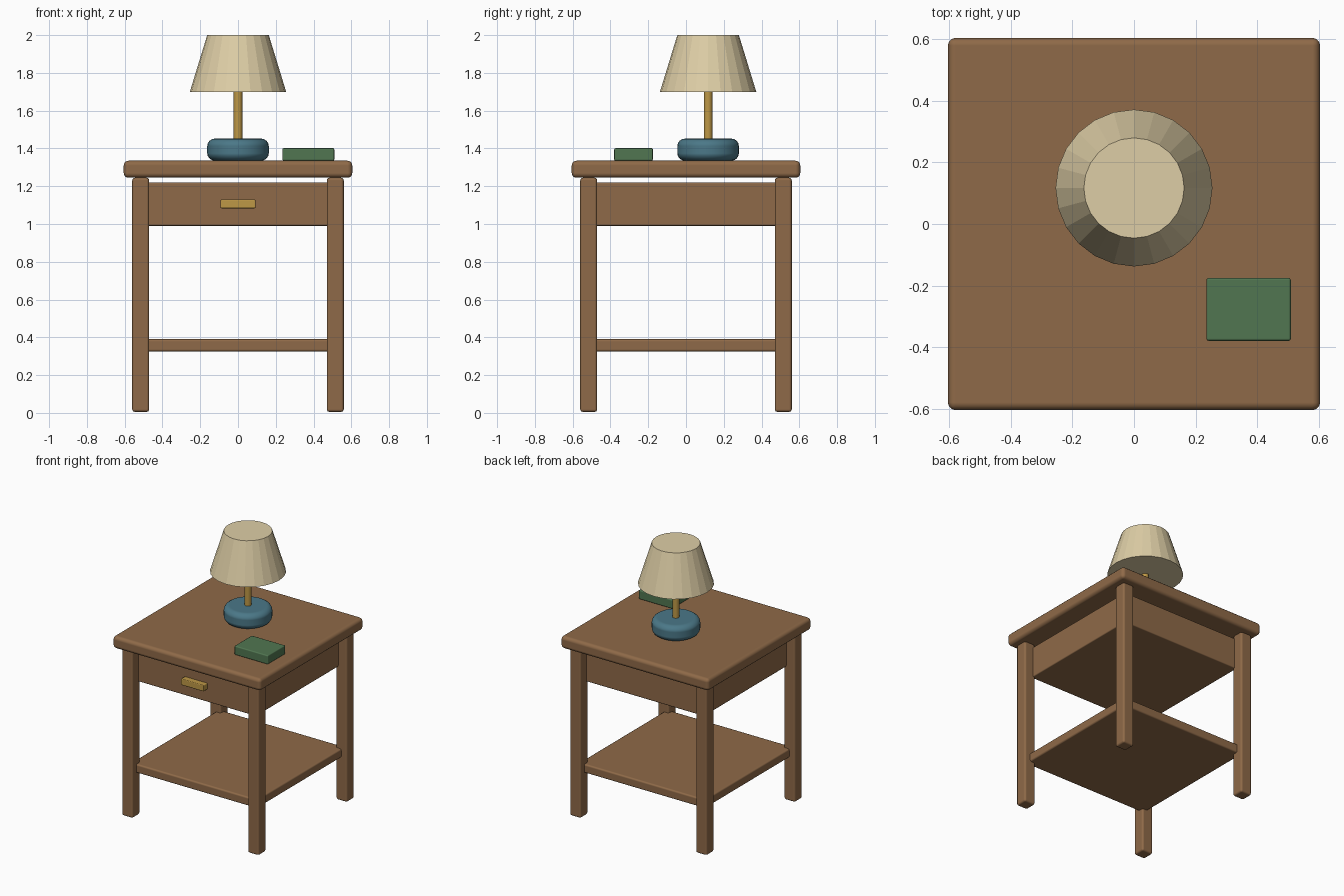
import bpy, math

if "Cube" in bpy.data.objects:
    bpy.data.objects.remove(bpy.data.objects["Cube"])


def material(name, rgb):
    m = bpy.data.materials.new(name)
    m.diffuse_color = (*rgb, 1)
    m.use_nodes = True
    m.node_tree.nodes["Principled BSDF"].inputs["Base Color"].default_value = m.diffuse_color
    return m


WOOD = material("brown wood", (0.275, 0.144, 0.065))
BRASS = material("brass", (0.515, 0.314, 0.061))
TEAL = material("teal ceramic", (0.07, 0.188, 0.246))
CREAM = material("cream fabric", (0.73, 0.617, 0.381))
GREEN = material("green cover", (0.082, 0.181, 0.082))


def soften(ob, width, segments=3):
    """Rounded edges with smooth shading and flat main faces."""
    b = ob.modifiers.new("rounded edges", "BEVEL")
    b.width = width
    b.segments = segments
    b.limit_method = "ANGLE"
    b.angle_limit = math.radians(40)
    b.harden_normals = True
    bpy.ops.object.shade_smooth_by_angle(angle=math.radians(40))


def box(name, x, y, z, mat, bevel, segments=3):
    """Box from (min, max) ranges on each axis."""
    bpy.ops.mesh.primitive_cube_add(size=1, location=[sum(r) / 2 for r in (x, y, z)])
    ob = bpy.context.object
    ob.name = name
    ob.scale = [r[1] - r[0] for r in (x, y, z)]
    bpy.ops.object.transform_apply(location=False, rotation=False, scale=True)
    ob.data.materials.append(mat)
    soften(ob, bevel, segments)
    return ob


def cone(name, r1, r2, z, mat, sides):
    """Capped round part standing on the lamp axis."""
    bpy.ops.mesh.primitive_cone_add(vertices=sides, radius1=r1, radius2=r2,
                                    depth=z[1] - z[0],
                                    location=(0, 0.117, sum(z) / 2))
    ob = bpy.context.object
    ob.name = name
    ob.data.materials.append(mat)
    return ob


# Table: top, four legs, drawer case and lower shelf
box("tabletop", (-0.605, 0.605), (-0.605, 0.605), (1.245, 1.335), WOOD, 0.025)
for sx, side in ((-1, "left"), (1, "right")):
    for sy, end in ((-1, "front"), (1, "back")):
        box(f"{end}_{side}_leg",
            (sx * 0.515 - 0.045, sx * 0.515 + 0.045),
            (sy * 0.515 - 0.045, sy * 0.515 + 0.045),
            (0.005, 1.245), WOOD, 0.014, 2)
box("drawer_case", (-0.49, 0.49), (-0.49, 0.49), (0.99, 1.22), WOOD, 0.008, 2)
box("lower_shelf", (-0.515, 0.515), (-0.515, 0.515), (0.325, 0.39), WOOD, 0.012, 2)
box("drawer_handle", (-0.093, 0.093), (-0.535, -0.485), (1.083, 1.13), BRASS, 0.006, 2)

# Lamp: rounded base, thin stem and faceted shade
base = cone("lamp_base", 0.163, 0.163, (1.335, 1.452), TEAL, 32)
soften(base, 0.04, 4)
stem = cone("lamp_stem", 0.023, 0.023, (1.44, 1.75), BRASS, 16)
bpy.ops.object.shade_smooth_by_angle(angle=math.radians(40))
cone("lamp_shade", 0.255, 0.163, (1.70, 2.0), CREAM, 24)

# Book on the tabletop
box("book", (0.235, 0.51), (-0.38, -0.175), (1.335, 1.402), GREEN, 0.008, 2)
